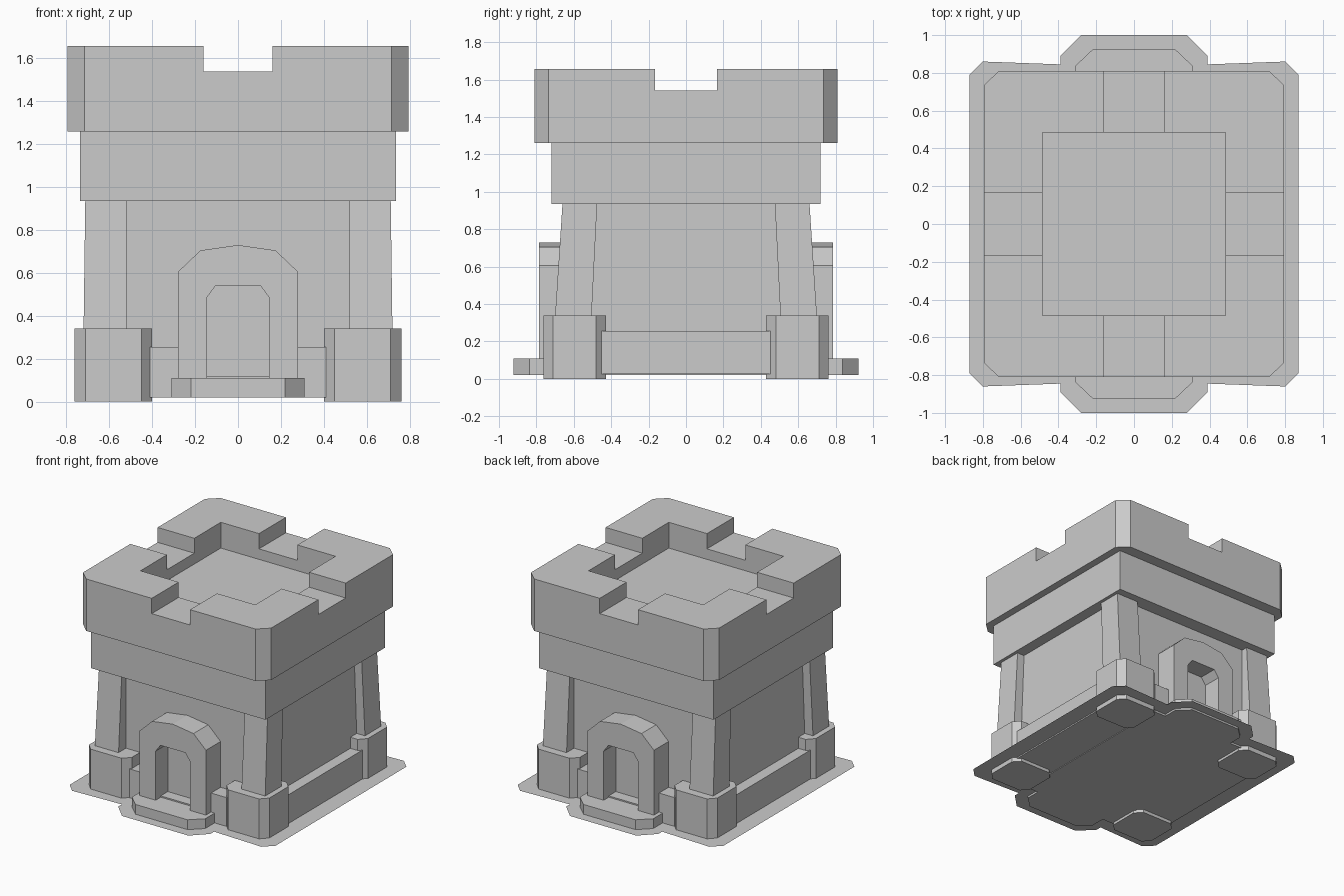
import bpy

if "Cube" in bpy.data.objects:
    bpy.data.objects.remove(bpy.data.objects["Cube"])

def loft(name, bottom, top, z0, z1):
    """Solid between two outlines (lists of xy) at two heights."""
    n = len(bottom)
    verts = [(x, y, z0) for x, y in bottom] + [(x, y, z1) for x, y in top]
    faces = [tuple(range(n))[::-1], tuple(range(n, 2 * n))]
    faces += [(i, (i + 1) % n, n + (i + 1) % n, n + i) for i in range(n)]
    return make(name, verts, faces)

def make(name, verts, faces):
    import bmesh
    me = bpy.data.meshes.new(name)
    me.from_pydata(verts, [], faces)
    bm = bmesh.new()
    bm.from_mesh(me)
    if len(faces) > 1:
        bmesh.ops.recalc_face_normals(bm, faces=bm.faces)
    bm.to_mesh(me)
    bm.free()
    ob = bpy.data.objects.new(name, me)
    bpy.context.collection.objects.link(ob)
    return ob

def rect(x0, x1, y0, y1):
    return [(x0, y0), (x1, y0), (x1, y1), (x0, y1)]

def octagon(x0, x1, y0, y1, cx, cy):
    return [(x0 + cx, y0), (x1 - cx, y0), (x1, y0 + cy), (x1, y1 - cy),
            (x1 - cx, y1), (x0 + cx, y1), (x0, y1 - cy), (x0, y0 + cy)]

def prism(name, outline, z0, z1):
    return loft(name, outline, outline, z0, z1)

def mirror(pts, sx, sy):
    return [(x * sx, y * sy) for x, y in pts]

def cut(ob, cutter):
    m = ob.modifiers.new("cut", 'BOOLEAN')
    m.operation, m.object, m.solver = 'DIFFERENCE', cutter, 'EXACT'
    bpy.context.view_layer.objects.active = ob
    bpy.ops.object.modifier_apply(modifier=m.name)
    bpy.data.objects.remove(cutter)

# thin ground sheet with a bump at front and back
quarter = [(0.87, 0.79), (0.80, 0.86), (0.39, 0.845), (0.39, 0.89), (0.28, 1.0)]
half = quarter + mirror(quarter[::-1], -1, 1)
outline = half + mirror(half, -1, -1)
make("ground_sheet", [(x, y, 0.035) for x, y in outline], [tuple(range(len(outline)))])

# main body, upper band, plinth strips and the doorstep
prism("tower_body", rect(-0.65, 0.65, -0.61, 0.61), 0.03, 0.95)
prism("upper_band", rect(-0.737, 0.737, -0.72, 0.72), 0.935, 1.26)
prism("side_plinth", rect(-0.735, 0.735, -0.458, 0.458), 0.025, 0.255)
prism("front_plinth", rect(-0.41, 0.41, -0.725, 0.725), 0.02, 0.255)
prism("doorstep", octagon(-0.31, 0.31, -0.923, 0.923, 0.09, 0.085), 0.02, 0.11)

# corner pillars on chamfered bases
for sx in (-1, 1):
    for sy in (-1, 1):
        base = octagon(0.40, 0.762, 0.428, 0.763, 0.05, 0.053)
        prism("pillar_base", mirror(base, sx, sy), 0, 0.34)
        loft("corner_pillar", mirror(rect(0.52, 0.72, 0.505, 0.70), sx, sy),
             mirror(rect(0.52, 0.712, 0.475, 0.66), sx, sy), 0.335, 0.94)

# door arches, front and back: outer and inner profile in x, z
outer = [(0.28, 0.02), (0.28, 0.605), (0.175, 0.705), (0, 0.73),
         (-0.175, 0.705), (-0.28, 0.605), (-0.28, 0.02)]
inner = [(0.145, 0.02), (0.145, 0.485), (0.105, 0.54), (0, 0.54),
         (-0.105, 0.54), (-0.145, 0.485), (-0.145, 0.02)]
n = len(outer)
for sy, label in ((-1, "front_arch"), (1, "back_arch")):
    verts = [(x, sy * y, z) for y in (0.787, 0.60) for prof in (outer, inner) for x, z in prof]
    faces = []
    for i in range(n - 1):
        o, p, q, r = i, n + i, 2 * n + i, 3 * n + i
        faces += [(o, o + 1, p + 1, p), (q, q + 1, r + 1, r),
                  (o, o + 1, q + 1, q), (p, p + 1, r + 1, r)]
    for i in (0, n - 1):
        faces.append((i, n + i, 3 * n + i, 2 * n + i))
    make(label, verts, faces)
# door panels close the openings in front of the plinth strip
for sy in (-1, 1):
    prism("door_panel", mirror(rect(-0.15, 0.15, 0.60, 0.726), 1, sy), 0.1, 0.12)
    prism("door_leaf", mirror(rect(-0.15, 0.15, 0.60, 0.64), 1, sy), 0.1, 0.545)

# clear the plinth out of the door openings
plinth = bpy.data.objects["front_plinth"]
for sy in (-1, 1):
    cut(plinth, prism("cutter", mirror(rect(-0.145, 0.145, 0.64, 0.9), 1, sy), 0.1, 0.4))

# battlement with a sunken roof and four notches
top = prism("battlement", octagon(-0.795, 0.795, -0.81, 0.81, 0.08, 0.075), 1.26, 1.657)
cut(top, prism("cutter", rect(-0.485, 0.485, -0.485, 0.485), 1.46, 1.9))
cut(top, prism("cutter", rect(-0.162, 0.162, -1, 1), 1.54, 1.9))
cut(top, prism("cutter", rect(-1, 1, -0.165, 0.165), 1.543, 1.9))
